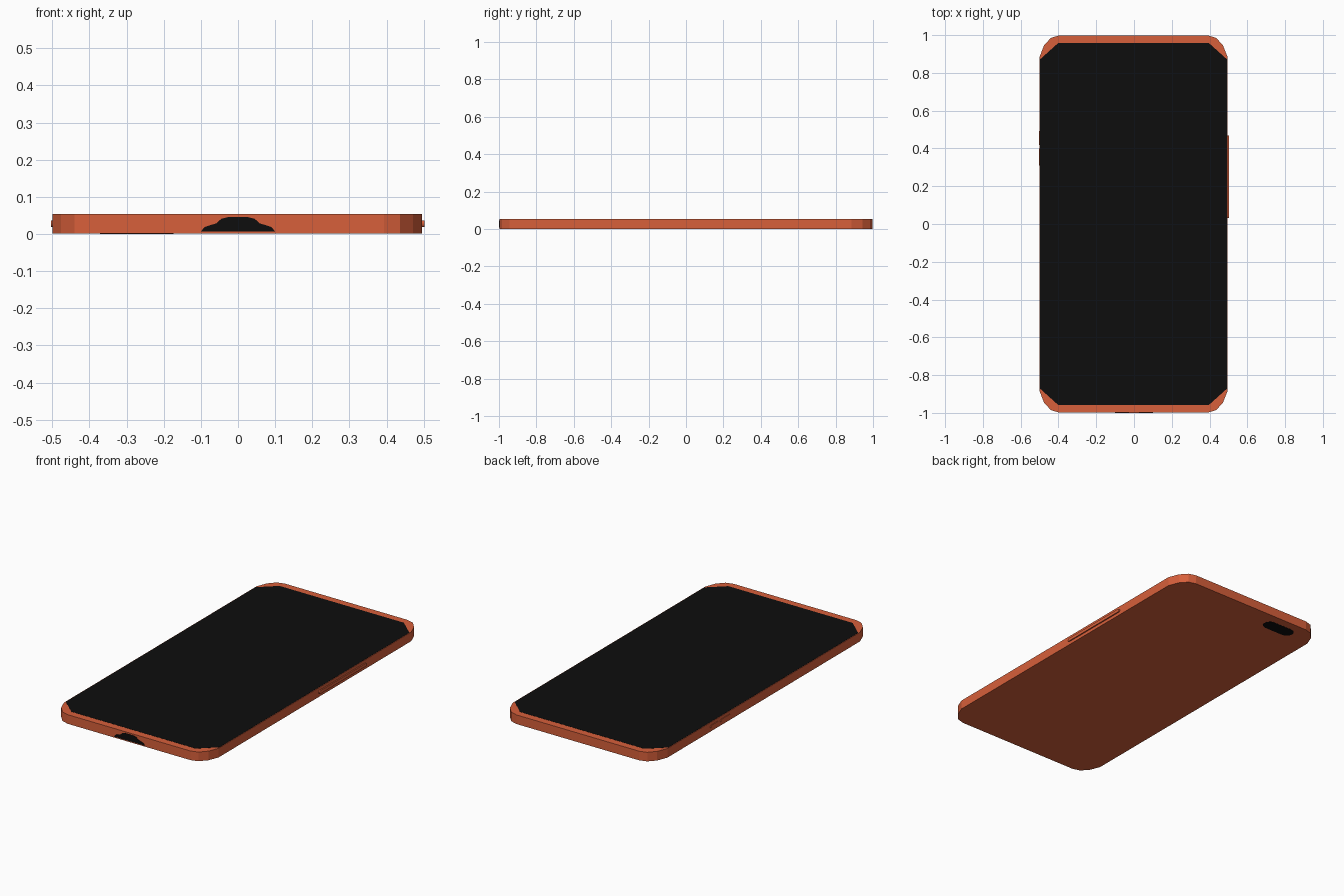
import bpy, bmesh, math

if "Cube" in bpy.data.objects:
    bpy.data.objects.remove(bpy.data.objects["Cube"])


def material(name, rgb):
    m = bpy.data.materials.new(name)
    m.diffuse_color = (*rgb, 1)
    m.use_nodes = True
    m.node_tree.nodes["Principled BSDF"].inputs["Base Color"].default_value = m.diffuse_color
    return m


ORANGE = material("burnt_orange", (0.68, 0.115, 0.043))
BLACK = material("glass_black", (0.004, 0.004, 0.004))


def prism(name, outline, lo, hi, mat, place):
    """Extrude a 2D outline from lo to hi; place maps (u, v, w) to xyz."""
    bm = bmesh.new()
    a = [bm.verts.new(place(u, v, lo)) for u, v in outline]
    b = [bm.verts.new(place(u, v, hi)) for u, v in outline]
    bm.faces.new(a)
    bm.faces.new(b)
    n = len(outline)
    for i in range(n):
        j = (i + 1) % n
        bm.faces.new((a[i], a[j], b[j], b[i]))
    bmesh.ops.recalc_face_normals(bm, faces=bm.faces)
    me = bpy.data.meshes.new(name)
    bm.to_mesh(me)
    bm.free()
    me.materials.append(mat)
    ob = bpy.data.objects.new(name, me)
    bpy.context.collection.objects.link(ob)
    return ob


def mirrored(corner, cx):
    """Mirror one corner's points into all four quadrants, in ring order."""
    back = corner[::-1]
    ring = [(x, y) for x, y in corner] + [(x, -y) for x, y in back]
    ring += [(-x, -y) for x, y in corner] + [(-x, y) for x, y in back]
    return [(x + cx, y) for x, y in ring]


def capsule(cu, cv, half, r, n=6):
    pts = []
    for s, start in ((1, -90), (-1, 90)):
        for i in range(n + 1):
            t = math.radians(start + 180 * i / n)
            pts.append((cu + s * half + r * math.cos(t), cv + r * math.sin(t)))
    return pts


flat = lambda u, v, w: (u, v, w)
side = lambda u, v, w: (w, u, v)
front = lambda u, v, w: (u, w, v)
CX = -0.0025

# Case body with faceted corners
body = [(0.395, 0.998), (0.438, 0.985), (0.474, 0.945), (0.4975, 0.885)]
prism("case_body", mirrored(body, CX), 0.0008, 0.0538, ORANGE, flat)

# Screen with clipped corners, flush with the case
screen = [(0.40, 0.957), (0.4945, 0.872)]
prism("screen", mirrored(screen, CX), 0.050, 0.0545, BLACK, flat)

# Camera opening on the back
prism("camera_opening", capsule(-0.272, 0.91, 0.061, 0.038), 0.0, 0.005, BLACK, flat)

# Charging port opening on the front end
half = [(0.10, 0.007), (0.09, 0.019), (0.058, 0.029), (0.045, 0.041), (0.025, 0.046)]
port = half + [(-x, z) for x, z in half[::-1]]
prism("port_opening", port, -1.0, -0.994, BLACK, front)

# Side buttons: one long on the right, two short on the left
prism("long_button", capsule(0.25, 0.028, 0.21, 0.009), 0.485, 0.502, ORANGE, side)
for i, (y, h) in enumerate(((0.355, 0.036), (0.455, 0.028))):
    prism(f"short_button_{i + 1}", capsule(y, 0.028, h, 0.009), -0.504, -0.49, ORANGE, side)
